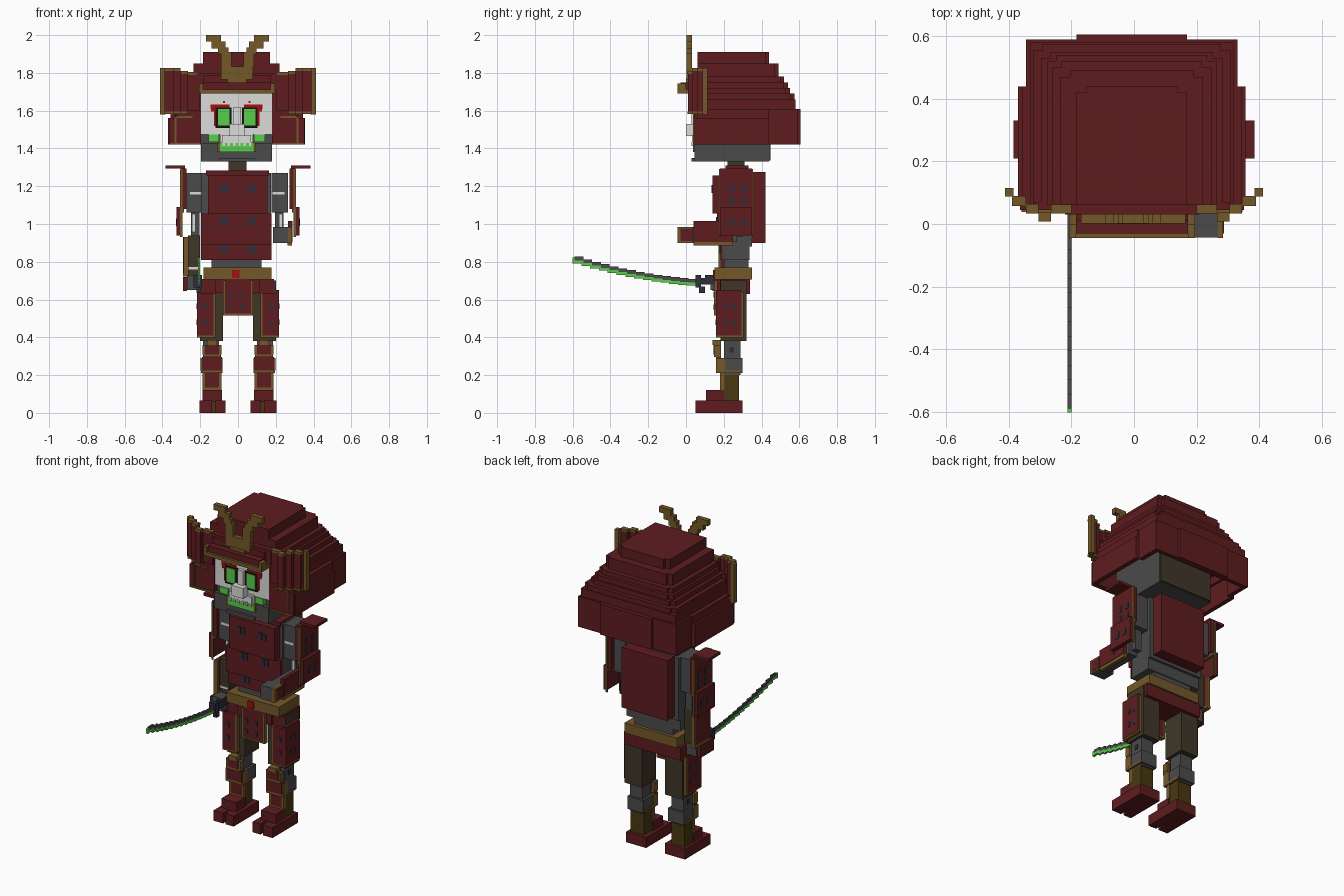
import bpy, bmesh
from mathutils import Matrix

COLOURS = {
    "red": (0.112, 0.012, 0.014), "gold": (0.175, 0.098, 0.022), "gray": (0.07, 0.07, 0.07),
    "brown": (0.05, 0.037, 0.021), "olive_brown": (0.065, 0.04, 0.006), "white": (0.72, 0.72, 0.70),
    "green": (0.1, 0.62, 0.07), "bright_red": (0.38, 0.004, 0.004), "slate": (0.026, 0.028, 0.042),
    "black": (0.006, 0.006, 0.006)}
MATS = {}
for key, rgb in COLOURS.items():
    MATS[key] = bpy.data.materials.new(key)
    MATS[key].diffuse_color = (*rgb, 1)


def part(name, boxes):
    """One object from boxes (colour, x0, x1, y0, y1, z0, z1)."""
    bm = bmesh.new()
    used = []
    for col, x0, x1, y0, y1, z0, z1 in boxes:
        if col not in used:
            used.append(col)
        m = Matrix.Translation(((x0 + x1) / 2, (y0 + y1) / 2, (z0 + z1) / 2)) @ \
            Matrix.Diagonal((abs(x1 - x0), y1 - y0, z1 - z0, 1))
        for v in bmesh.ops.create_cube(bm, size=1, matrix=m)["verts"]:
            for f in v.link_faces:
                f.material_index = used.index(col)
    me = bpy.data.meshes.new(name)
    bm.to_mesh(me)
    bm.free()
    for col in used:
        me.materials.append(MATS[col])
    bpy.context.collection.objects.link(bpy.data.objects.new(name, me))


def flip(boxes, c):
    return [(b[0], 2 * c - b[2], 2 * c - b[1], *b[3:]) for b in boxes]


def pair(name, boxes, c=0.0):
    part(name + "_right", boxes)
    part(name + "_left", flip(boxes, c))


def studs(xs, zs, y, w=0.022, h=0.042):
    return [("slate", x - w / 2, x + w / 2, y - 0.004, y + 0.004, z - h / 2, z + h / 2)
            for x in xs for z in zs]


HC = -0.007  # head centre line

# helmet dome: stacked shrinking layers, solid above the head
layers = [(1.66, 1.69, .315, .575), (1.69, 1.72, .29, .55), (1.72, 1.75, .27, .54), (1.75, 1.78, .255, .52),
          (1.78, 1.85, .228, .49), (1.85, 1.91, .177, .44)]
dome = []
for z0, z1, w, yb in layers:
    dome.append(("red", HC - w, HC + w, .06, yb - .02, z0, z1))
    dome.append(("red", HC - w + .03, HC + w - .03, .06, yb, z0, z1))
part("helmet_dome", dome)

# neck guard: hollow skirt around the back and sides
guard = [("red", HC - .338, HC + .338, .565, .59, 1.42, 1.61), ("red", HC - .177, HC + .177, .57, .605, 1.42, 1.61),
         ("red", HC - .325, HC + .325, .06, .58, 1.61, 1.66)]
side = [("red", HC - .363, HC - .335, .06, .44, 1.42, 1.56), ("red", HC - .35, HC - .32, .06, .44, 1.56, 1.61),
        ("red", HC - .338, HC - .31, .44, .575, 1.42, 1.61)]
part("neck_guard", guard + side + flip(side, HC))

# front cheek flaps with gold edging
pair("cheek_flap", [
    ("red", -.365, -.195, .045, .07, 1.42, 1.56), ("red", -.32, -.195, .045, .07, 1.56, 1.72),
    ("gold", -.335, -.325, .038, .046, 1.43, 1.57), ("gold", -.325, -.24, .038, .046, 1.562, 1.572),
    ("gold", -.36, -.20, .038, .046, 1.42, 1.43)], HC)

# swept side wings
wing = [("red", -.265, -.2, .035, .06, 1.60, 1.80)]
for x0, x1, y0, zt in [(-.305, -.265, .01, 1.81), (-.345, -.305, .035, 1.825), (-.39, -.345, .06, 1.825)]:
    wing += [("red", x0, x1, y0, y0 + .027, 1.595, zt - .015),
             ("gold", x0, x1, y0 - .002, y0 + .029, zt - .015, zt),
             ("gold", x0, x1, y0 - .002, y0 + .029, 1.582, 1.595)]
wing += [("gold", -.412, -.385, .088, .115, 1.58, 1.825), ("gold", -.265, -.2, .033, .062, 1.79, 1.805)]
pair("helmet_wing", wing, 0.0)

# helmet brim and brow
part("helmet_brim", [
    ("gold", -.207, .195, -.045, .06, 1.69, 1.712), ("gold", -.207, -.185, -.045, .0, 1.712, 1.745),
    ("gold", .172, .195, -.045, .0, 1.712, 1.745), ("red", -.185, .172, -.03, .06, 1.712, 1.75),
    ("red", -.22, .207, .03, .06, 1.712, 1.80), ("red", -.185, .172, .01, .06, 1.75, 1.785)])

# horned crest
part("crest_base", [("gold", -.09, .08, .002, .032, 1.765, 1.835), ("gold", -.055, .045, 0, .03, 1.745, 1.77)])
pair("crest_horn", [
    ("gold", -.09, -.035, .002, .032, 1.83, 1.91), ("gold", -.105, -.05, .002, .032, 1.90, 1.935),
    ("gold", -.14, -.065, .002, .032, 1.93, 1.965), ("gold", -.17, -.09, .002, .032, 1.965, 2.0)], -.003)

# head block, face and jaw
part("head", [("gray", -.195, .18, .07, .44, 1.33, 1.68), ("brown", -.19, .175, .44, .448, 1.335, 1.67),
              ("gray", -.195, .18, .045, .07, 1.33, 1.43), ("gray", -.1, .09, .03, .07, 1.33, 1.35)])
part("face", [("white", -.195, .18, .05, .075, 1.475, 1.70), ("white", -.095, .08, .045, .075, 1.42, 1.48),
              ("white", -.045, .035, .0, .05, 1.465, 1.53), ("white", -.025, .015, .03, .05, 1.53, 1.62),
              ("white", -.085, .07, .032, .05, 1.43, 1.47)])
pair("eye", [("bright_red", -.145, -.045, .044, .05, 1.61, 1.632), ("bright_red", -.142, -.118, .043, .05, 1.595, 1.62),
             ("black", -.118, -.034, .042, .05, 1.508, 1.618), ("green", -.106, -.045, .037, .043, 1.522, 1.61),
             ("bright_red", -.128, -.118, .043, .05, 1.52, 1.6), ("bright_red", -.08, -.07, .044, .05, 1.64, 1.65)], HC)
pair("cheek_glow", [("green", -.157, -.1, .044, .072, 1.435, 1.475),
                    ("gold", -.108, -.095, .036, .046, 1.38, 1.43)], HC)
mouth = [("green", -.1, .088, .037, .046, 1.38, 1.432)]
for i in range(6):
    x = -.083 + i * .028
    mouth += [("white", x, x + .013, .03, .038, 1.412, 1.435)]
part("mouth", mouth)
part("neck", [("brown", -.05, .045, .22, .31, 1.26, 1.34)])

# torso and armour plates
part("torso", [("gray", -.195, .175, .19, .35, .88, 1.27), ("gray", -.195, .175, .19, .335, .81, .88),
               ("gray", -.14, .125, .2, .33, .76, .81)])
CHEST = (-.088, -.06, .056, .084)
part("chest_plate", [("red", -.16, .155, .14, .19, 1.055, 1.257), ("red", -.17, .165, .18, .33, 1.257, 1.282),
                     ("red", -.197, .178, .165, .19, .89, 1.055), ("red", -.197, .178, .183, .192, .81, .89)]
     + studs(CHEST, (1.185,), .139) + studs(CHEST, (1.015,), .164) + studs(CHEST, (.865,), .182))
part("back_plate", [("red", -.165, .15, .35, .42, .9, 1.275)])

# upper arms and shoulder guards
pair("upper_arm", [("gray", -.272, -.185, .2, .33, 1.06, 1.27), ("white", -.255, -.19, .196, .21, 1.155, 1.17),
                   ("gray", -.25, -.205, .23, .3, .93, 1.06), ("white", -.24, -.228, .225, .232, .96, 1.05)], -.004)
pair("shoulder_guard", [
    ("red", -.385, -.28, .21, .33, 1.293, 1.31), ("red", -.305, -.272, .18, .35, 1.08, 1.295),
    ("red", -.325, -.3, .18, .35, .94, 1.09), ("gold", -.302, -.285, .175, .355, 1.062, 1.08),
    ("gold", -.306, -.294, .174, .181, .93, 1.29), ("gold", -.306, -.294, .349, .356, .93, 1.29)]
    + [("slate", -.328, -.303, y, y + .025, z, z + .04) for y in (.23, .29) for z in (.99,)]
    + [("slate", -.308, -.3, y, y + .025, z, z + .04) for y in (.23, .29) for z in (1.1, 1.165)], 0.0)

# lowered arm holding the sword
part("lowered_forearm", [("brown", -.265, -.2, .2, .3, .73, .94), ("red", -.29, -.265, .18, .32, .74, .93),
                         ("gold", -.288, -.263, .172, .182, .73, .93), ("gold", -.288, -.263, .318, .326, .73, .93),
                         ("gold", -.29, -.263, .172, .326, .722, .74), ("white", -.262, -.205, .195, .2, .76, .772)])
part("sword_hand", [("gray", -.27, -.2, .13, .28, .65, .73), ("red", -.29, -.27, .14, .27, .645, .72)])

# raised arm held forward
part("raised_forearm", [("gray", .205, .265, .03, .27, .905, .985), ("red", .265, .288, .04, .25, .905, 1.015),
                        ("gold", .262, .285, .04, .25, .885, .908)])
part("open_hand", [("gray", .185, .268, -.043, .04, .9, .985), ("red", .268, .288, -.03, .035, .91, .975),
                   ("gold", .266, .285, -.045, -.03, .9, .985), ("gold", .266, .285, -.03, .035, .9, .91),
                   ("gold", .266, .285, -.03, .035, .975, .985)])

# sword: stepped curved blade with a glowing lower edge and tip
blade = []
N = 14
STEP = .65 / N
for i in range(N):
    t = i / (N - 1)
    y1 = .06 - STEP * i
    z = .695 + .05 * t + .068 * t * t
    blade += [("gray", -.212, -.2, y1 - STEP, y1, z - .006, z + .014),
              ("green", -.212, -.2, y1 - STEP - .01, y1, z - .021, z - .006)]
blade.append(("green", -.212, -.2, -.602, -.588, .79, .822))
part("sword_blade", blade)
part("sword_hilt", [("slate", -.235, -.19, .05, .08, .665, .73), ("slate", -.222, -.195, .08, .27, .68, .715),
                    ("slate", -.22, -.196, .07, .1, .635, .67), ("slate", -.22, -.196, .1, .15, .70, .73)])

# belt and skirt
part("belt", [("gold", -.183, .178, .15, .35, .707, .77), ("bright_red", -.033, .007, .143, .151, .715, .757)])
part("skirt", [("red", -.2, .19, .18, .34, .63, .71), ("red", -.12, .115, .165, .185, .635, .71),
               ("red", -.07, .07, .15, .175, .525, .71), ("gold", -.075, .075, .148, .177, .515, .525),
               ("gold", -.08, -.07, .148, .177, .515, .70), ("gold", .07, .08, .148, .177, .515, .70)]
     + studs((-.045, .02), (.625, .56), .149, .016, .028))

# thigh guards wrap the front and outside of each leg
pair("thigh_guard", [
    ("red", -.218, -.13, .16, .182, .41, .635), ("red", -.218, -.2, .16, .295, .41, .65),
    ("gold", -.13, -.118, .158, .182, .4, .635), ("gold", -.216, -.118, .158, .182, .4, .41),
    ("gold", -.216, -.2, .16, .3, .4, .41), ("gold", -.216, -.2, .294, .304, .4, .64)]
    + studs((-.178,), (.565, .48), .159, .018, .03)
    + [("slate", -.221, -.216, y, y + .02, z, z + .03) for y in (.205, .25) for z in (.465, .55)])

# legs
pair("leg", [("brown", -.2, -.08, .182, .32, .38, .7), ("gray", -.185, -.1, .2, .288, .2, .385),
             ("gray", -.195, -.085, .18, .3, .21, .29), ("olive_brown", -.185, -.095, .2, .28, .05, .21),
             ("slate", -.189, -.184, .23, .255, .32, .35)])
pair("shin_guard", [
    ("red", -.175, -.1, .145, .18, .31, .36), ("gold", -.185, -.09, .148, .185, .295, .31),
    ("gold", -.165, -.11, .14, .185, .36, .385), ("gold", -.187, -.175, .148, .185, .31, .36),
    ("gold", -.1, -.088, .148, .185, .31, .36), ("red", -.19, -.085, .158, .185, .225, .295),
    ("gold", -.197, -.082, .16, .29, .21, .225), ("gold", -.198, -.19, .16, .21, .225, .29),
    ("gold", -.09, -.082, .16, .21, .225, .29), ("red", -.175, -.1, .182, .205, .13, .21),
    ("gold", -.187, -.175, .18, .205, .13, .21), ("gold", -.1, -.088, .18, .205, .13, .21),
    ("gold", -.187, -.088, .18, .205, .122, .134)])

# split-toe shoes
pair("shoe", [("red", -.203, -.065, .11, .3, 0, .065), ("red", -.203, -.138, .05, .11, 0, .065),
              ("red", -.12, -.065, .05, .11, 0, .065), ("olive_brown", -.138, -.12, .085, .11, 0, .06),
              ("red", -.188, -.085, .105, .2, .065, .122)])
